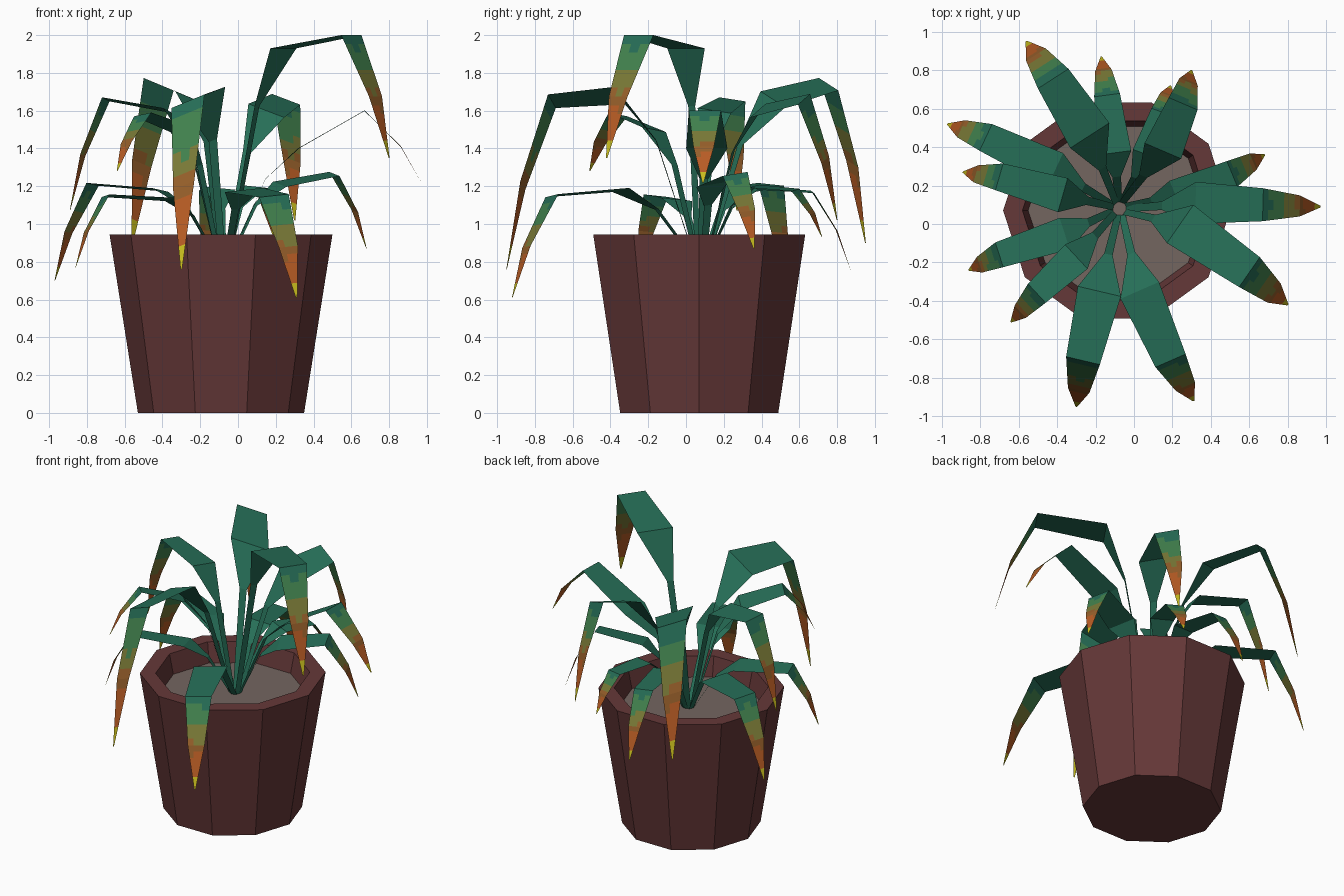
import bpy, math, random
from mathutils import Vector

if "Cube" in bpy.data.objects:
    bpy.data.objects.remove(bpy.data.objects["Cube"])

random.seed(4)


def srgb(r, g, b):
    return tuple((c / 255 / 12.92) if c < 11 else ((c / 255 + .055) / 1.055) ** 2.4 for c in (r, g, b)) + (1,)


def material(name, *rgb):
    m = bpy.data.materials.new(name)
    m.diffuse_color = srgb(*rgb)
    m.use_nodes = True
    m.node_tree.nodes["Principled BSDF"].inputs["Base Color"].default_value = m.diffuse_color
    return m


POT = material("pot brown", 101, 56, 56)
SOIL = material("soil grey", 116, 102, 96)
LEAF = [material("leaf teal", 38, 110, 87), material("leaf green", 66, 130, 78),
        material("leaf olive", 122, 122, 55), material("leaf brown orange", 150, 95, 42),
        material("leaf orange", 184, 92, 36), material("leaf tip yellow", 200, 188, 30)]


def make(name, verts, faces, mats, indices=None):
    me = bpy.data.meshes.new(name)
    me.from_pydata(verts, [], faces)
    for m in mats:
        me.materials.append(m)
    if indices:
        me.polygons.foreach_set("material_index", indices)
    me.update()
    ob = bpy.data.objects.new(name, me)
    bpy.context.collection.objects.link(ob)
    return ob


# Ten-sided pot: outer wall, rim and inner wall
CX, CY, N = -0.09, 0.07, 10


def ring(r, z):
    return [(CX + r * math.cos(math.tau * i / N), CY + r * math.sin(math.tau * i / N), z) for i in range(N)]


profile = [(0.44, 0), (0.59, 0.945), (0.49, 0.945), (0.46, 0.81)]
verts = [v for r, z in profile for v in ring(r, z)]
faces = [tuple(reversed(range(N)))]
for k in range(len(profile) - 1):
    for i in range(N):
        j = (i + 1) % N
        faces.append((k * N + i, k * N + j, k * N + N + j, k * N + N + i))
make("pot", verts, faces, [POT])

# Soil disc
make("soil", ring(0.46, 0.81), [tuple(range(N))], [SOIL])


# Leaf: flat ribbon of stem, blade and drooping coloured end
COLS, STEPS = 3, 7
BANDS = [0.10, 0.29, 0.46, 0.60, 0.87]


def leaf(name, knee, bend, tip, scale, roll):
    p1, p2, tip = Vector(knee), Vector(bend), Vector(tip)
    out = Vector((p2.x - p1.x, p2.y - p1.y, 0)).normalized()
    side = Vector((out.y, -out.x, 0))
    side.z = -roll
    root = Vector((-0.075, 0.08, 0.80)) + out * 0.03
    stem = Vector((root.x + (p1.x - root.x) * .52, root.y + (p1.y - root.y) * .52,
                   root.z + (p1.z - root.z) * .73))
    mid = p2.lerp(tip, 0.5)
    mid += Vector((tip.x - p2.x, tip.y - p2.y, 0)) * 0.14
    # rows of (centre, width, position along the droop)
    rows = [(root, .035, -1), (stem, .045, -1), (p1, .23 * scale, -1), (p2, .18 * scale, 0)]
    for a, b, wa, wb, t0 in ((p2, mid, .18, .115, 0), (mid, tip, .115, .008, .5)):
        for s in range(1, STEPS + 1):
            f = s / STEPS
            rows.append((a.lerp(b, f), (wa + (wb - wa) * f) * scale, t0 + f / 2))
    verts, faces, idx = [], [], []
    for c, w, t in rows:
        for i in range(COLS + 1):
            verts.append(c + side * w * (i / COLS - .5))
    for r in range(len(rows) - 1):
        for i in range(COLS):
            a = r * (COLS + 1) + i
            faces.append((a, a + 1, a + COLS + 2, a + COLS + 1))
            t = (rows[r][2] + rows[r + 1][2]) / 2
            if t < .8:
                t += random.uniform(-.04, .04)
            idx.append(sum(t > b for b in BANDS) if r > 2 else 0)
    make(name, verts, faces, LEAF, idx)


# knee, bend, tip, width scale, sideways roll
LEAVES = [
    ((-.23, .46, 1.66), (-.42, .755, 1.74), (-.56, .95, .90), 1.05, .35),
    ((-.10, .37, 1.19), (-.14, .67, 1.17), (-.17, .87, .76), .75, .1),
    ((.15, .38, 1.60), (.255, .625, 1.66), (.30, .80, 1.02), .9, .35),
    ((.07, .36, 1.20), (.15, .58, 1.18), (.19, .72, .93), .7, .1),
    ((.22, .14, 1.21), (.51, .26, 1.265), (.68, .36, .87), .8, .15),
    ((.32, .11, 1.40), (.67, .10, 1.60), (.97, .09, 1.22), .95, 0),
    ((.24, .0, 1.93), (.60, -.25, 2.0), (.80, -.42, 1.35), 1.05, 0),
    ((.03, -.345, 1.18), (.19, -.71, 1.15), (.31, -.92, .61), .95, .1),
    ((-.18, -.35, 1.68), (-.265, -.71, 1.65), (-.30, -.95, .76), 1, .4),
    ((-.30, -.17, 1.50), (-.505, -.36, 1.58), (-.64, -.51, 1.28), .75, .15),
    ((-.36, -.05, 1.13), (-.70, -.16, 1.15), (-.86, -.24, .77), .75, .1),
    ((-.37, .15, 1.60), (-.70, .245, 1.66), (-.89, .27, 1.07), .8, .15),
    ((-.41, .28, 1.18), (-.77, .45, 1.21), (-.97, .52, .70), .85, .1),
]
for n, args in enumerate(LEAVES):
    leaf(f"leaf_{n + 1}", *args)
